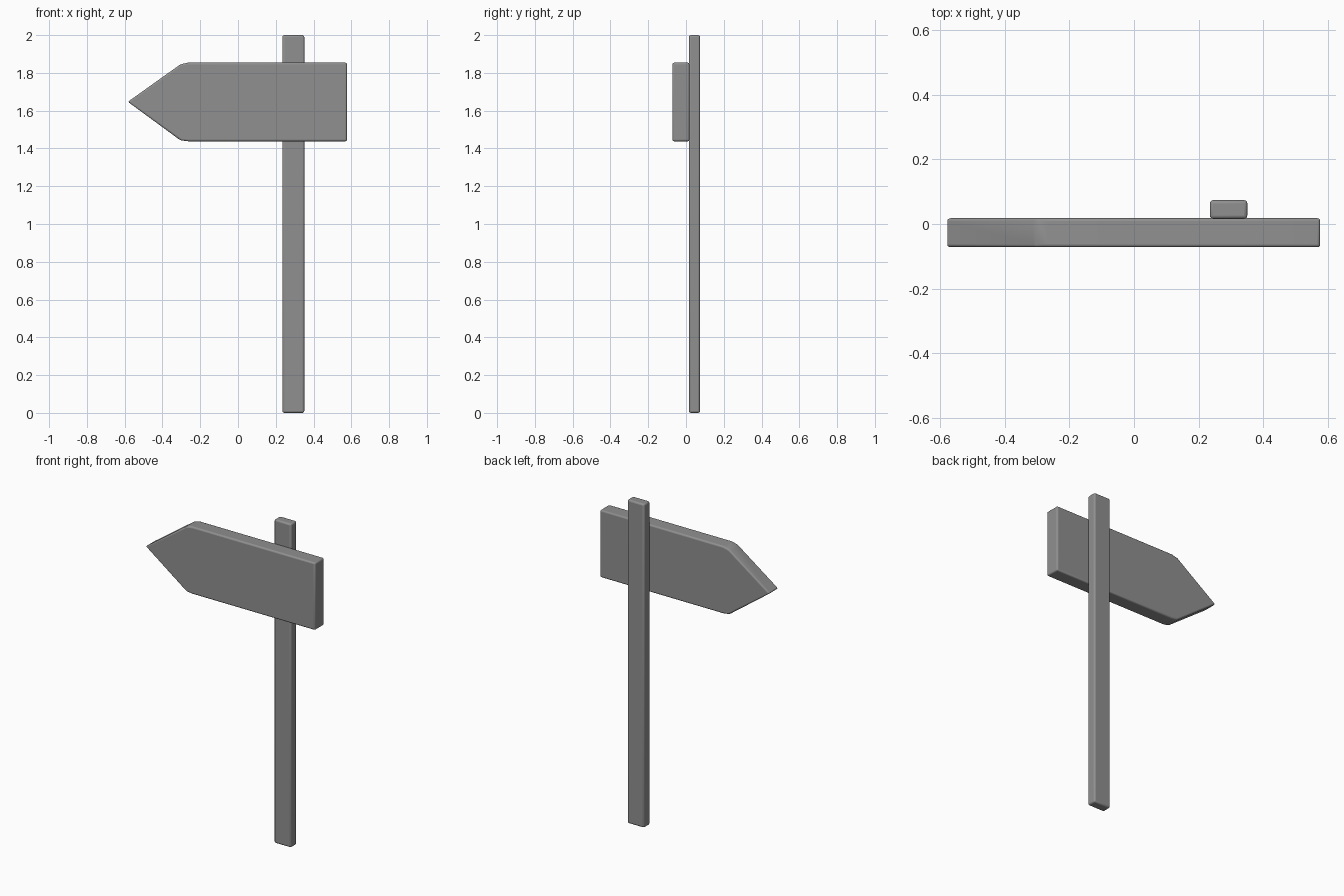
import bpy
import bmesh

if "Cube" in bpy.data.objects:
    bpy.data.objects.remove(bpy.data.objects["Cube"])

# Dark grey shared by both parts
grey = bpy.data.materials.new("dark_grey")
grey.diffuse_color = (0.28, 0.28, 0.28, 1)
grey.use_nodes = True
grey.node_tree.nodes["Principled BSDF"].inputs["Base Color"].default_value = grey.diffuse_color


def plank(name, outline, y0, y1, bevel):
    """Extrude an XZ outline from y0 to y1 and soften its edges."""
    bm = bmesh.new()
    face = bm.faces.new([bm.verts.new((x, y0, z)) for x, z in outline])
    ext = bmesh.ops.extrude_face_region(bm, geom=[face])
    verts = [v for v in ext["geom"] if isinstance(v, bmesh.types.BMVert)]
    bmesh.ops.translate(bm, verts=verts, vec=(0, y1 - y0, 0))
    bmesh.ops.recalc_face_normals(bm, faces=bm.faces[:])
    mesh = bpy.data.meshes.new(name)
    bm.to_mesh(mesh)
    bm.free()
    mesh.materials.append(grey)
    obj = bpy.data.objects.new(name, mesh)
    bpy.context.collection.objects.link(obj)

    mod = obj.modifiers.new("worn_edges", "BEVEL")
    mod.width = bevel
    mod.segments = 3
    mod.limit_method = "ANGLE"
    mod.angle_limit = 0.3

    bpy.ops.object.select_all(action="DESELECT")
    obj.select_set(True)
    bpy.context.view_layer.objects.active = obj
    bpy.ops.object.shade_smooth_by_angle()
    return obj


# Upright post, standing behind the board
plank("post", [(0.235, 0), (0.351, 0), (0.351, 2.0), (0.235, 2.0)],
      0.016, 0.074, 0.01)

# Arrow-shaped board pointing left
plank("arrow_board",
      [(-0.583, 1.647), (-0.305, 1.443), (-0.265, 1.438), (0.577, 1.438),
       (0.577, 1.854), (-0.265, 1.854), (-0.305, 1.845)],
      -0.072, 0.018, 0.009)
